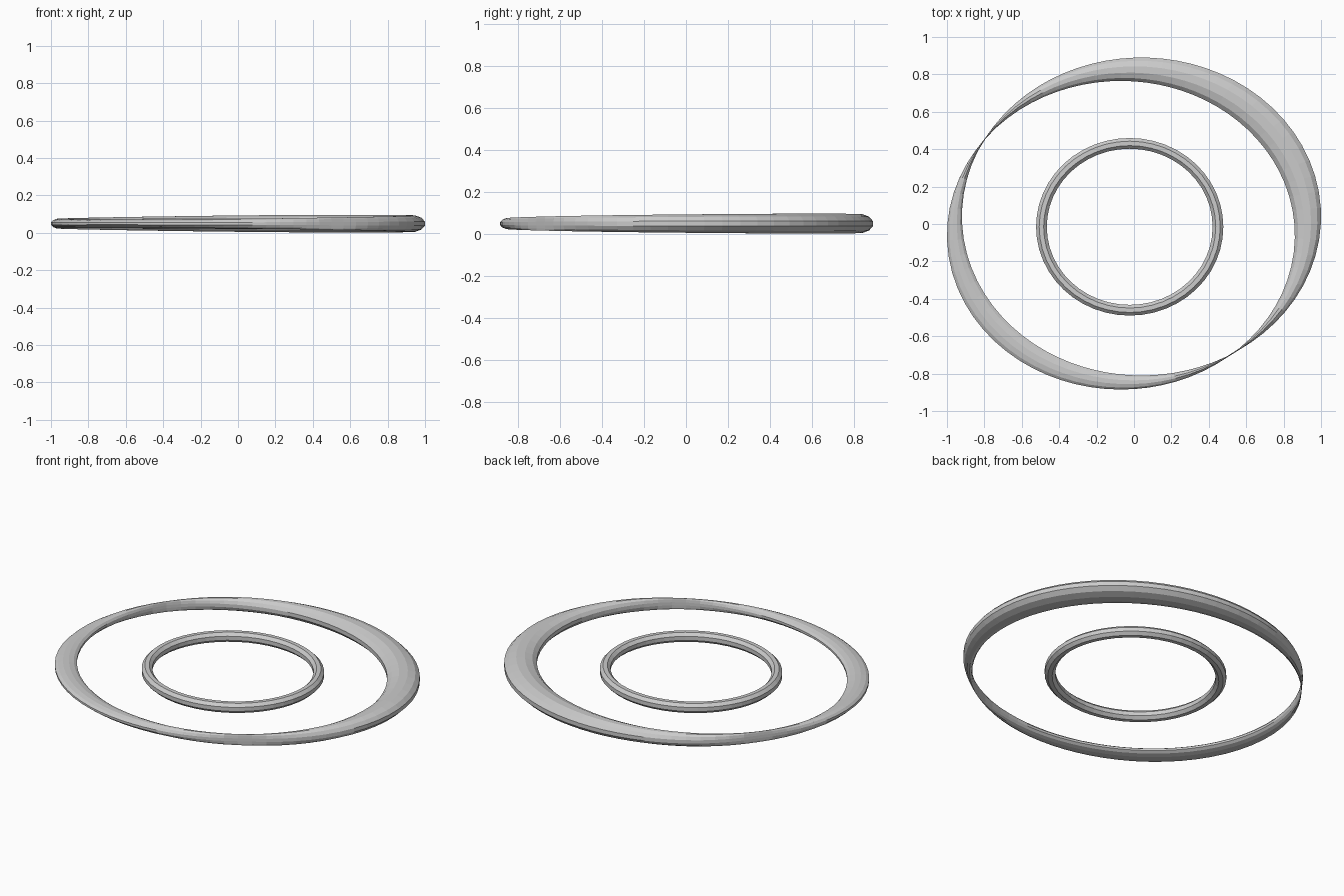
import bpy, bmesh
from math import sin, cos, pi, sqrt

if "Cube" in bpy.data.objects:
    bpy.data.objects.remove(bpy.data.objects["Cube"])

Z = 0.049  # mid height of both rings


def polar(t, cx, cy, a, b):
    """Distance from the origin to an off-centre ellipse along angle t."""
    c, s = cos(t), sin(t)
    A = (c / a) ** 2 + (s / b) ** 2
    B = cx * c / a ** 2 + cy * s / b ** 2
    C = (cx / a) ** 2 + (cy / b) ** 2 - 1
    return (B + sqrt(B * B - A * C)) / A


def sweep_ring(name, segments, sides, section):
    """section(t, u) gives a point at angle t round the ring, u round the tube."""
    bm = bmesh.new()
    rows = [[bm.verts.new(section(2 * pi * i / segments, 2 * pi * (j + 0.5) / sides))
             for j in range(sides)] for i in range(segments)]
    for i in range(segments):
        r0, r1 = rows[i], rows[(i + 1) % segments]
        for j in range(sides):
            k = (j + 1) % sides
            bm.faces.new((r0[j], r1[j], r1[k], r0[k]))
    bmesh.ops.recalc_face_normals(bm, faces=bm.faces)
    mesh = bpy.data.meshes.new(name)
    bm.to_mesh(mesh)
    bm.free()
    ob = bpy.data.objects.new(name, mesh)
    bpy.context.collection.objects.link(ob)
    return ob


# Outer band: fills the gap between two crossing ellipses, pinched where they meet
def outer_section(t, u):
    ra = polar(t, 0.04, 0.04, 0.96, 0.85)
    rb = polar(t, -0.07, -0.06, 0.93, 0.825)
    half_w = max(abs(ra - rb) / 2, 0.002)
    half_h = 0.036 + 0.013 * cos(t - pi / 4)
    r = (ra + rb) / 2 + half_w * cos(u) / cos(pi / 12)
    return (r * cos(t), r * sin(t), Z + half_h * sin(u))


# Inner ring: slim, slightly oval tube
def inner_section(t, u):
    d = 0.031 * cos(u)
    return (-0.023 + (0.472 + d) * cos(t),
            -0.015 + (0.446 + d) * sin(t),
            Z + 0.031 * sin(u))


sweep_ring("outer_ring", 72, 12, outer_section)
sweep_ring("inner_ring", 48, 8, inner_section)
